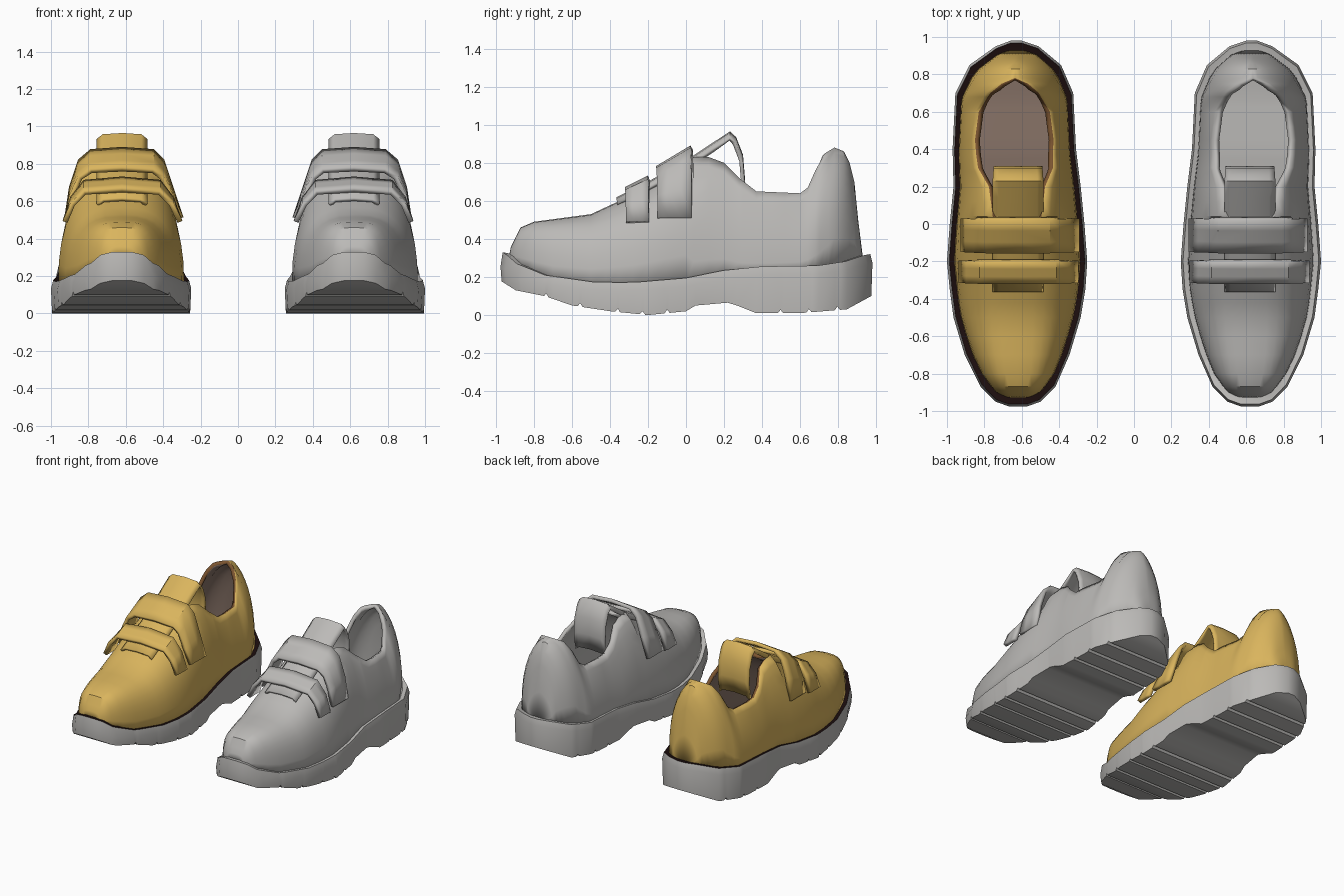
import bpy
import bmesh
import math

default = bpy.data.objects.get("Cube")
if default:
    bpy.data.objects.remove(default, do_unlink=True)


def make_material(name, colour):
    mat = bpy.data.materials.new(name)
    mat.use_nodes = True
    mat.diffuse_color = (*colour, 1)
    mat.node_tree.nodes["Principled BSDF"].inputs["Base Color"].default_value = (*colour, 1)
    return mat


grey = make_material("plain grey", (0.5, 0.49, 0.475))
yellow = make_material("mustard leather", (0.7, 0.46, 0.11))
lining = make_material("taupe lining", (0.25, 0.175, 0.14))
collar = make_material("brown collar", (0.2, 0.09, 0.03))
welt = make_material("near black welt", (0.011, 0.004, 0.004))

# Profiles along the shoe, as (y, value) pairs
INNER = [(-.975, .57), (-.95, .5), (-.87, .42), (-.7, .345), (-.5, .285), (-.35, .26), (-.2, .25),
         (0, .265), (.2, .285), (.4, .31), (.7, .325), (.85, .39), (.95, .51), (.98, .6)]
OUTER = [(-.975, .67), (-.95, .74), (-.87, .82), (-.7, .905), (-.5, .965), (-.35, .985), (-.2, 1),
         (0, .985), (.2, .965), (.4, .97), (.7, .955), (.85, .88), (.95, .74), (.98, .66)]
BOTTOM = [(-.98, .18), (-.9, .13), (-.75, .1), (-.6, .05), (-.4, .02), (-.2, 0), (0, .02), (.05, .05),
          (.22, .065), (.27, .05), (.37, .01), (.6, .01), (.85, .03), (.98, .1)]
SOLE_TOP = [(-.97, .33), (-.9, .27), (-.75, .21), (-.5, .175), (-.3, .17), (0, .195), (.2, .235),
            (.4, .255), (.7, .26), (.9, .29), (.96, .32)]
HEIGHT = [(-.93, .3), (-.92, .36), (-.87, .46), (-.8, .49), (-.5, .53), (-.35, .6), (-.2, .67),
          (0, .78), (.04, .83), (.12, .83), (.2, .8), (.28, .72), (.37, .65), (.6, .64), (.64, .67),
          (.68, .76), (.73, .85), (.78, .88), (.83, .86), (.86, .8), (.885, .7), (.905, .5), (.93, .3)]
OPENING = [(0, 0), (.04, .13), (.2, .15), (.3, .2), (.45, .21), (.6, .19), (.7, .13), (.75, .07), (.78, 0)]
ROUNDING = [(-.8, .6), (-.4, .75), (.3, .8), (.6, .9), (.8, 1.3)]
GROOVES = [-.74, -.56, -.36, -.23, -.1, .5, .65, .8]


def at(profile, y):
    """Value of a profile at y, by linear interpolation."""
    if y <= profile[0][0]:
        return profile[0][1]
    for (y0, v0), (y1, v1) in zip(profile, profile[1:]):
        if y <= y1:
            return v0 + (v1 - v0) * (y - y0) / (y1 - y0)
    return profile[-1][1]


def finish(name, bm, side, mats, thickness=0, inward=True):
    """Mirror to the wanted foot, fix normals and make the object."""
    for v in bm.verts:
        v.co.x *= side
    bmesh.ops.remove_doubles(bm, verts=bm.verts, dist=.0005)
    bmesh.ops.recalc_face_normals(bm, faces=bm.faces)
    mesh = bpy.data.meshes.new(name)
    bm.to_mesh(mesh)
    bm.free()
    for mat in mats:
        mesh.materials.append(mat)
    obj = bpy.data.objects.new(name, mesh)
    bpy.context.collection.objects.link(obj)
    if thickness:
        mod = obj.modifiers.new("thickness", "SOLIDIFY")
        mod.thickness = thickness
        mod.offset = -1 if inward else 0
        if len(mats) > 1:
            mod.material_offset = 1
            mod.material_offset_rim = 2
    bpy.ops.object.select_all(action="DESELECT")
    obj.select_set(True)
    bpy.context.view_layer.objects.active = obj
    bpy.ops.object.shade_smooth_by_angle(angle=math.radians(35))
    return obj


def add_grid(bm, rows, closed=False, row_materials=None):
    """Skin a list of equal rows of points with quads."""
    verts = [[bm.verts.new(p) for p in row] for row in rows]
    for r, (a, b) in enumerate(zip(verts, verts[1:])):
        for i in range(len(a) if closed else len(a) - 1):
            j = (i + 1) % len(a)
            face = bm.faces.new((a[i], a[j], b[j], b[i]))
            face.material_index = row_materials[r] if row_materials else 0
    return verts


def build_sole(prefix, side, mats):
    ys = {y for y, _ in INNER + BOTTOM if -.975 <= y <= .98}
    for g in GROOVES:
        ys |= {g - .014, g, g + .014}
    ys = sorted(ys)
    outline = [(at(OUTER, y), y) for y in ys] + [(at(INNER, y), y) for y in reversed(ys)]

    def ring(inset, height):
        points = []
        for x, y in outline:
            mid = (at(INNER, y) + at(OUTER, y)) / 2
            points.append((mid + (x - mid) * (1 - inset / .37), y * (1 - inset), height(y)))
        return points

    def tread(y):
        return at(BOTTOM, y) + (.018 if y in GROOVES else 0)

    bm = bmesh.new()
    rows = [ring(.006, tread),
            ring(0, lambda y: at(SOLE_TOP, y) - .045 - .03 * (y < -.8)),
            ring(.012, lambda y: at(SOLE_TOP, y)),
            ring(.045, lambda y: at(SOLE_TOP, y) - .006),
            ring(.06, lambda y: at(SOLE_TOP, y) - .006)]
    rings = add_grid(bm, rows, True, [0, 0, 1, 1])
    # Tread below, insole above
    for loop, index in ((rings[0], 0), (rings[-1], 2)):
        for i in range(len(ys) - 1):
            face = bm.faces.new((loop[i], loop[i + 1], loop[-2 - i], loop[-1 - i]))
            face.material_index = index
    finish(prefix + "_sole", bm, side, mats)


def build_upper(prefix, side, mats):
    ys = sorted({y for y, _ in HEIGHT + OPENING} | {-.9, -.7, -.6, -.42, -.28, -.1, .52})
    steps = 9
    bm = bmesh.new()
    for half in (-1, 1):
        rows = []
        for y in ys:
            outer, inner = at(OUTER, y / .955), at(INNER, y / .955)
            mid, width = (outer + inner) / 2, (outer - inner) / 2 * .9
            base, top = at(SOLE_TOP, y / .955) - .03, at(HEIGHT, y)
            top = max(top, base + .01)
            rim = min(at(OPENING, y), width)
            straight = rim / .21
            row = []
            for k in range(steps + 1):
                u = k / steps
                a = u * math.pi / 2
                across = max(math.cos(a), 0) ** at(ROUNDING, y) if k < steps else 0
                rise = math.sin(a) ** .8 * (1 - straight) + u * straight
                row.append((mid + half * (rim + (width - rim) * across), y, base + (top - base) * rise))
            rows.append(row)
        add_grid(bm, rows)
    finish(prefix + "_upper", bm, side, mats, .028)


def build_tongue(prefix, side, mat):
    path = [(-.36, .61), (-.2, .69), (0, .8), (.06, .84), (.15, .9), (.23, .955), (.255, .93),
            (.29, .84), (.3, .72), (.28, .6)]
    bm = bmesh.new()
    add_grid(bm, [[(.62 + x, y, z - drop) for x, drop in
                   ((-.13, .03), (-.1, .006), (0, 0), (.1, .006), (.13, .03))] for y, z in path])
    finish(prefix + "_tongue", bm, side, [mat], .02, False)


def build_strap(prefix, name, side, mat, path, front, back, slope):
    """Band over the instep that climbs towards the ankle."""
    centre = (front + back) / 2
    low, high = min(z for _, z in path), max(z for _, z in path)
    bm = bmesh.new()
    rows = []
    for t in (0, .33, .67, 1):
        y = front + (back - front) * t
        rows.append([(.62 + x, y, z + slope * (y - centre) * (z - low) / (high - low)) for x, z in path])
    add_grid(bm, rows)
    finish(prefix + "_" + name, bm, side, [mat], .028, False)


ANKLE = [(-.315, .51), (-.265, .64), (-.215, .77), (-.165, .815), (0, .825), (.165, .815), (.225, .77),
         (.27, .65), (.295, .51)]
TOE = [(-.31, .49), (-.265, .6), (-.2, .675), (0, .69), (.2, .675), (.265, .6), (.305, .49)]

for prefix, side, shell, inside, edge, band in (
        ("left_shoe", 1, grey, grey, grey, grey),
        ("right_shoe", -1, yellow, lining, collar, welt)):
    build_sole(prefix, side, [grey, band, inside])
    build_upper(prefix, side, [shell, inside, edge])
    build_tongue(prefix, side, shell)
    build_strap(prefix, "ankle_strap", side, shell, ANKLE, -.15, .03, .6)
    build_strap(prefix, "toe_strap", side, shell, TOE, -.315, -.195, .5)
